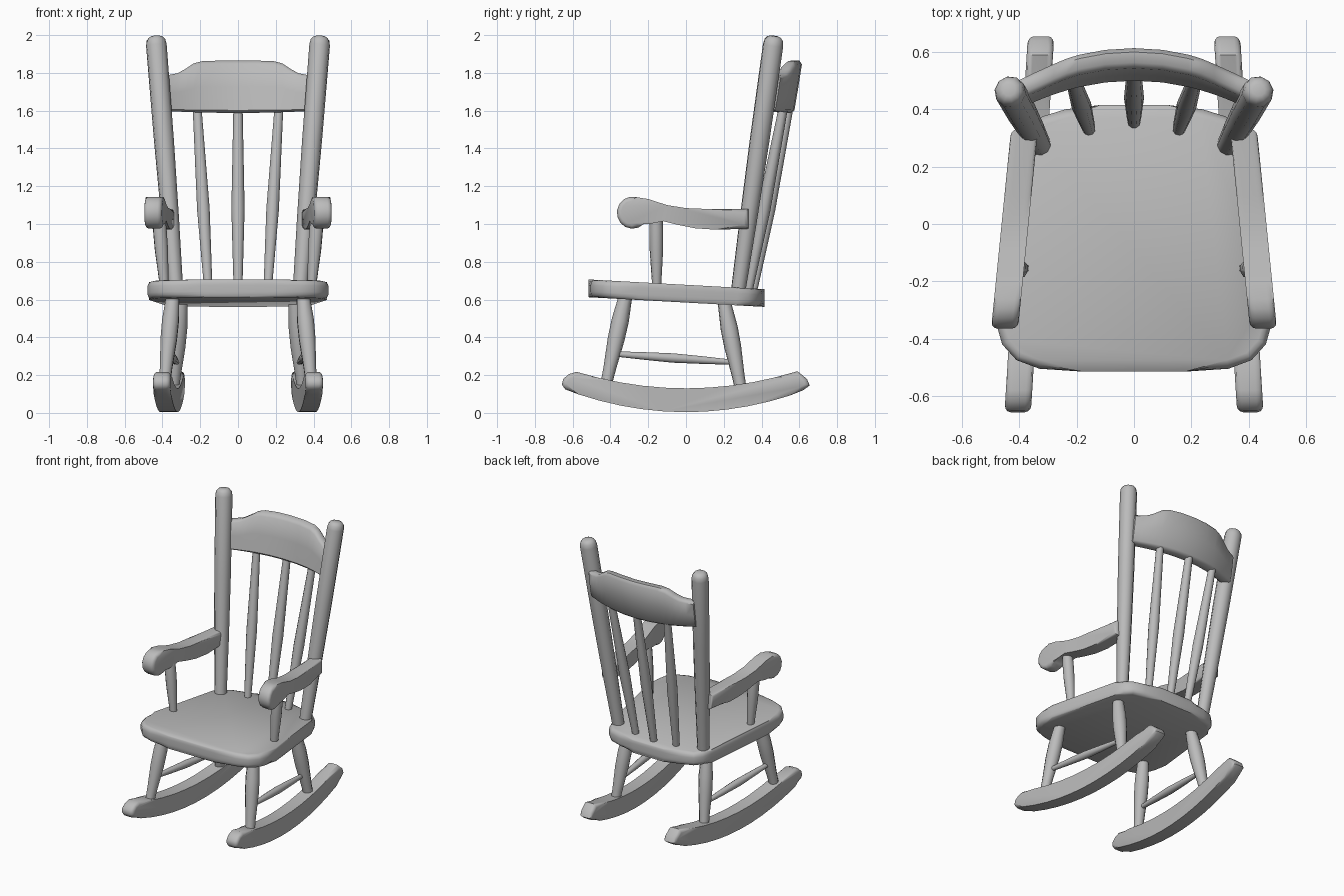
import bpy
import bmesh
from math import cos, sin, pi, radians
from mathutils import Vector

cube = bpy.data.objects.get("Cube")
if cube:
    bpy.data.objects.remove(cube, do_unlink=True)

GREY = (0.5, 0.5, 0.5, 1)
paint = bpy.data.materials.new("plain grey")
paint.use_nodes = True
paint.diffuse_color = GREY
paint.node_tree.nodes["Principled BSDF"].inputs["Base Color"].default_value = GREY


def finish(name, bm, mirror=False):
    bmesh.ops.recalc_face_normals(bm, faces=bm.faces[:])
    mesh = bpy.data.meshes.new(name)
    bm.to_mesh(mesh)
    bm.free()
    mesh.materials.append(paint)
    obj = bpy.data.objects.new(name, mesh)
    bpy.context.collection.objects.link(obj)
    bpy.ops.object.select_all(action='DESELECT')
    obj.select_set(True)
    bpy.context.view_layer.objects.active = obj
    bpy.ops.object.shade_smooth_by_angle(angle=radians(50))
    if mirror:
        obj.modifiers.new("Mirror", 'MIRROR').use_mirror_merge = False
    return obj


def loft(name, rings, mirror=False):
    """Skin a row of equal-sized rings and close both ends."""
    bm = bmesh.new()
    rows = [[bm.verts.new(p) for p in ring] for ring in rings]
    for a, b in zip(rows, rows[1:]):
        for i in range(len(a)):
            j = (i + 1) % len(a)
            bm.faces.new((a[i], a[j], b[j], b[i]))
    bm.faces.new(rows[0])
    bm.faces.new(rows[-1])
    return finish(name, bm, mirror)


def turned(name, start, end, profile, mirror=True, sides=10):
    """Turned rod; profile is (fraction along, radius)."""
    a, b = Vector(start), Vector(end)
    q = (b - a).to_track_quat('Z', 'Y')
    rings = []
    for t, r in profile:
        rings.append([a.lerp(b, t) + q @ Vector((r * cos(2 * pi * i / sides),
                                               r * sin(2 * pi * i / sides), 0))
                      for i in range(sides)])
    return loft(name, rings, mirror)


def slab(name, outline, place, bevel, mirror=False):
    """Outline given thickness by place(u, v, side), with rounded rims."""
    bm = bmesh.new()
    caps = []
    for side in (-1, 1):
        verts = [bm.verts.new(place(u, v, side)) for u, v in outline]
        caps.append((verts, bm.faces.new(verts)))
    lo, hi = caps[0][0], caps[1][0]
    for i in range(len(lo)):
        j = (i + 1) % len(lo)
        bm.faces.new((lo[i], lo[j], hi[j], hi[i]))
    rims = [e for _, face in caps for e in face.edges]
    bmesh.ops.bevel(bm, geom=rims, offset=bevel, segments=3, profile=0.5,
                    affect='EDGES', clamp_overlap=True)
    return finish(name, bm, mirror)


# Seat: tapered, rounded, sloping down to the back
half = [(0.18, -0.515), (0.33, -0.505), (0.41, -0.475), (0.46, -0.42), (0.48, -0.35),
        (0.47, -0.25), (0.385, 0.27), (0.365, 0.33), (0.32, 0.375), (0.24, 0.4), (0.12, 0.415)]
outline = half + [(-x, y) for x, y in reversed(half)]
slab("seat", outline, lambda u, v, s: (u, v, 0.631 - 0.055 * v + 0.047 * s), 0.03)

# Rockers: curved runners that toe in towards the back
runner = []
for i in range(11):
    y = -0.58 + 1.17 * i / 10
    runner.append((y, 0.13 + 0.26 * y * y))
runner += [(0.64, 0.18), (0.655, 0.145), (0.62, 0.12)]
for i in range(11):
    y = 0.55 - 1.12 * i / 10
    runner.append((y, 0.004 + 0.29 * y * y))
runner += [(-0.64, 0.125), (-0.657, 0.15), (-0.65, 0.18), (-0.62, 0.205)]
slab("rockers", runner, lambda u, v, s: (0.365 - 0.062 * u + 0.046 * s, u, v), 0.022, True)

# Legs and side stretchers
leg = [(0, 0.03), (0.2, 0.034), (0.5, 0.045), (0.7, 0.046), (1, 0.034)]
turned("front_legs", (0.39, -0.425, 0.14), (0.343, -0.315, 0.64), leg)
turned("back_legs", (0.345, 0.295, 0.1), (0.3, 0.2, 0.6), leg)
turned("side_stretchers", (0.375, -0.385, 0.313), (0.325, 0.25, 0.268),
       [(0, 0.014), (0.25, 0.021), (0.5, 0.026), (0.75, 0.021), (1, 0.014)])

# Back posts with domed tops
turned("back_posts", (0.325, 0.27, 0.6), (0.436, 0.468, 1.995),
       [(0, 0.038), (0.3, 0.047), (0.6, 0.053), (0.965, 0.055), (0.985, 0.05), (0.996, 0.037), (1, 0.022)])

# Back spindles
rod = [(0, 0.022), (0.2, 0.028), (0.45, 0.035), (0.7, 0.03), (1, 0.024)]
turned("centre_spindle", (0, 0.35, 0.62), (0, 0.55, 1.64), rod, False)
turned("side_spindles", (0.155, 0.325, 0.62), (0.218, 0.52, 1.64), rod)

# Headrest: bowed, leaning board with a raised middle
section = [(0, -0.6), (0.05, -1), (0.5, -1), (0.93, -0.95), (1, -0.5),
           (1, 0.5), (0.93, 0.95), (0.5, 1), (0.05, 1), (0, 0.6)]
stations = [(0, 1.865), (0.1, 1.865), (0.19, 1.862), (0.235, 1.85), (0.28, 1.82),
            (0.32, 1.798), (0.36, 1.79), (0.405, 1.785)]
stations = [(-x, z) for x, z in reversed(stations[1:])] + stations
rings = []
for x, top in stations:
    low = 1.588 + 0.07 * x * x
    ring = []
    for f, side in section:
        z = low + f * (top - low)
        ring.append((x, 0.535 - 0.62 * x * x + 0.17 * (z - 1.59) + 0.037 * side, z))
    rings.append(ring)
loft("headrest", rings)

# Arms: gently curved with a scrolled front end
arm = [(0.33, 1.08), (0.1, 1.08), (0, 1.084), (-0.1, 1.1), (-0.2, 1.132)]
for i in range(11):
    a = radians(75 + 24 * i)
    arm.append((-0.283 + 0.083 * cos(a), 1.06 + 0.085 * sin(a)))
arm += [(-0.19, 1.025), (-0.12, 1.015), (-0.04, 0.995), (0.05, 0.977), (0.16, 0.97), (0.33, 0.975)]
slab("arms", arm, lambda u, v, s: (0.415 - 0.1 * u + 0.047 * s, u, v), 0.022, True)

# Arm supports
turned("arm_supports", (0.388, -0.155, 0.64), (0.42, -0.158, 1.05),
       [(0, 0.022), (0.2, 0.027), (0.55, 0.036), (0.8, 0.037), (1, 0.033)])
